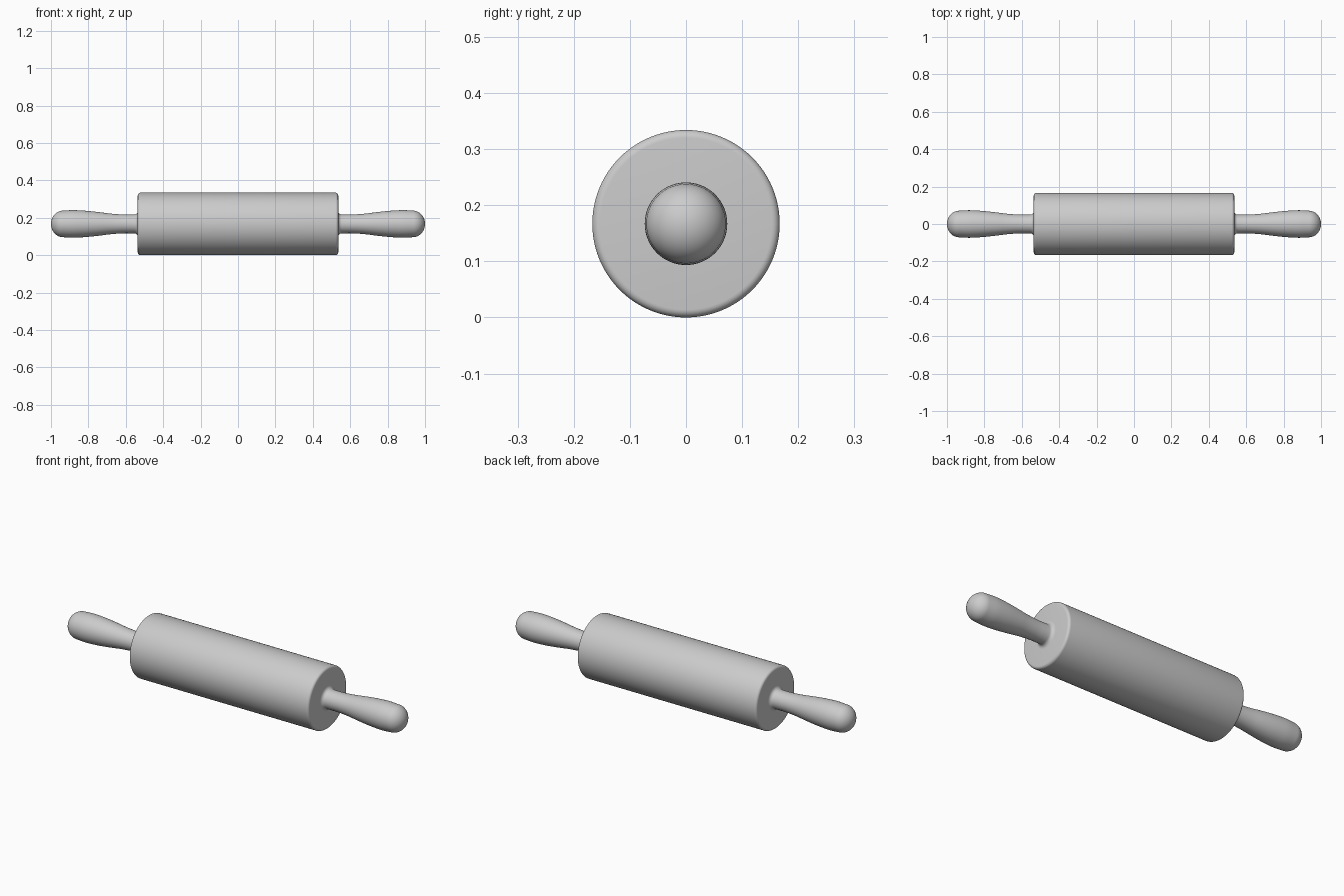
import bpy, bmesh, math

if "Cube" in bpy.data.objects:
    bpy.data.objects.remove(bpy.data.objects["Cube"])

SIDES = 96
AXIS_Z = 0.167


def lathe(name, profile, side=1):
    """Revolve (x, radius) points around the long axis of the pin."""
    bm = bmesh.new()
    rings = []
    for x, r in profile:
        if r < 1e-5:
            rings.append([bm.verts.new((side * x, 0, AXIS_Z))])
        else:
            rings.append([bm.verts.new((side * x,
                                        r * math.cos(2 * math.pi * i / SIDES),
                                        AXIS_Z + r * math.sin(2 * math.pi * i / SIDES)))
                          for i in range(SIDES)])
    for a, b in zip(rings, rings[1:]):
        for i in range(SIDES):
            j = (i + 1) % SIDES
            if len(a) == 1:
                bm.faces.new((a[0], b[j], b[i]))
            elif len(b) == 1:
                bm.faces.new((a[i], a[j], b[0]))
            else:
                bm.faces.new((a[i], a[j], b[j], b[i]))
    bmesh.ops.recalc_face_normals(bm, faces=bm.faces)
    mesh = bpy.data.meshes.new(name)
    bm.to_mesh(mesh)
    bm.free()
    obj = bpy.data.objects.new(name, mesh)
    bpy.context.collection.objects.link(obj)
    bpy.ops.object.select_all(action='DESELECT')
    obj.select_set(True)
    bpy.context.view_layer.objects.active = obj
    bpy.ops.object.shade_smooth_by_angle(angle=math.radians(35))


def arc(cx, cr, rx, rr, start, end, steps):
    """Elliptical arc in the (x, radius) plane, angles in degrees."""
    pts = []
    for k in range(steps + 1):
        t = math.radians(start + (end - start) * k / steps)
        pts.append((cx + rx * math.cos(t), max(0, cr + rr * math.sin(t))))
    return pts


def smooth(points, steps=5):
    """Catmull-Rom curve through the given points."""
    p = [points[0]] + points + [points[-1]]
    out = []
    for a, b, c, d in zip(p, p[1:], p[2:], p[3:]):
        for k in range(steps):
            t = k / steps
            out.append(tuple(0.5 * (2 * b[n] + (c[n] - a[n]) * t
                                    + (2 * a[n] - 5 * b[n] + 4 * c[n] - d[n]) * t * t
                                    + (3 * b[n] - a[n] - 3 * c[n] + d[n]) * t ** 3)
                             for n in (0, 1)))
    return out + [points[-1]]


# Roller with softly rounded rims
L, R, B = 0.536, 0.167, 0.014
right_rim = arc(L - B, R - B, B, B, 90, 0, 6)
left_rim = [(-x, r) for x, r in reversed(right_rim)]
lathe("roller", [(-L, 0)] + left_rim + right_rim + [(L, 0)])

# Handles: flared collar, slim neck, swelling grip, domed end
collar = arc(0.554, 0.069, 0.018, 0.019, 180, 270, 6)
grip = smooth([(0.58, 0.05), (0.62, 0.0505), (0.68, 0.055), (0.74, 0.0625),
               (0.80, 0.069), (0.85, 0.0725), (0.89, 0.0735), (0.935, 0.071)])
dome = arc(0.935, 0, 0.065, 0.071, 90, 0, 14)[1:]
for name, side in (("right_handle", 1), ("left_handle", -1)):
    lathe(name, [(0.53, 0), (0.53, 0.069)] + collar + grip + dome, side)
